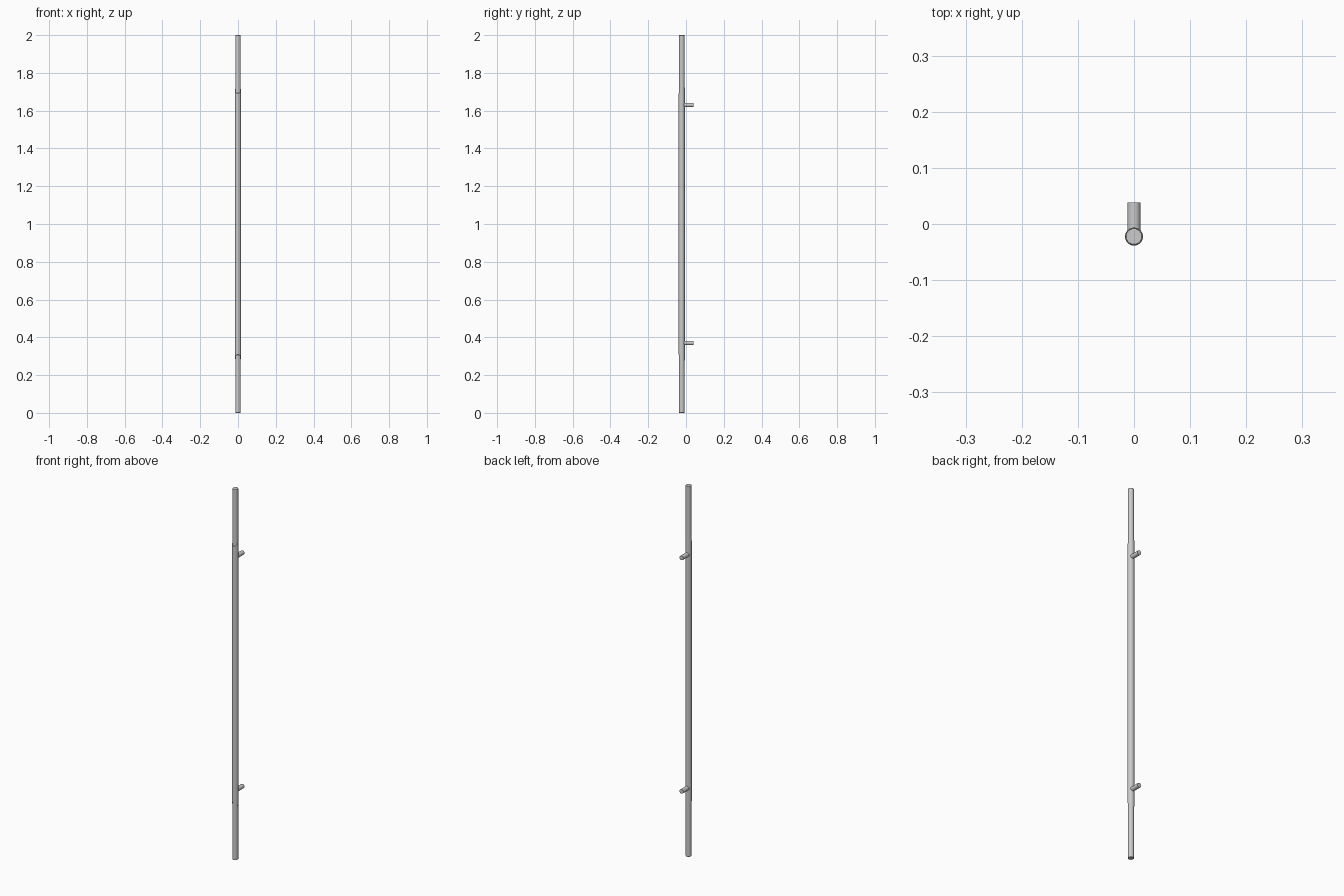
import bpy, math

if "Cube" in bpy.data.objects:
    bpy.data.objects.remove(bpy.data.objects["Cube"])

BAR_Y = -0.0225


def cylinder(name, radius, depth, loc, rot=(0, 0, 0), bevel=0):
    bpy.ops.mesh.primitive_cylinder_add(vertices=48, radius=radius, depth=depth,
                                        location=loc, rotation=rot)
    ob = bpy.context.object
    ob.name = name
    if bevel:
        mod = ob.modifiers.new("edge_bevel", 'BEVEL')
        mod.width = bevel
        mod.segments = 2
        mod.limit_method = 'ANGLE'
    bpy.ops.object.shade_smooth_by_angle(angle=math.radians(35))
    return ob


# Full-height inner bar
cylinder("pull_bar", 0.0145, 2.0, (0, BAR_Y, 1.0), bevel=0.0015)

# Grip sleeve with slanted ends, longer towards the door
sleeve = cylinder("grip_sleeve", 0.016, 1.415, (0, BAR_Y, 1.0))
for v in sleeve.data.vertices:
    v.co.z += math.copysign(1.0, v.co.z) * v.co.y

# Mounting posts reaching back to the door
for name, side in (("lower_post", -1), ("upper_post", 1)):
    y_end = 0.0385
    cylinder(name, 0.0118, y_end - BAR_Y, (0, (y_end + BAR_Y) / 2, 1.0 + side * 0.63),
             rot=(math.pi / 2, 0, 0))
